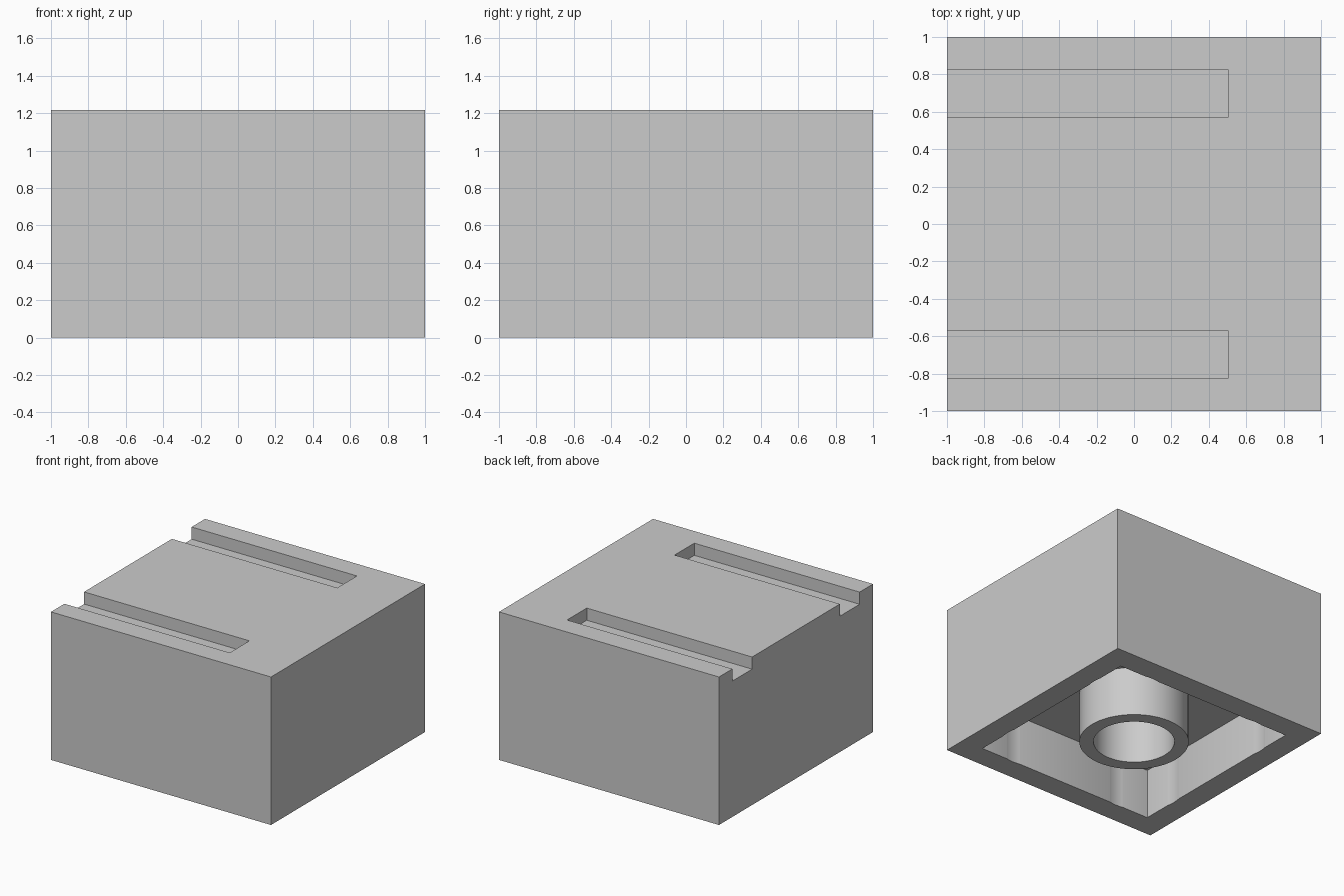
import bpy, bmesh, math
from mathutils import Matrix, Vector

default = bpy.data.objects.get("Cube")
if default:
    bpy.data.objects.remove(default, do_unlink=True)

HEIGHT, CEILING, INNER = 1.216, 0.41, 0.81   # block height, cavity depth, cavity half width
STUD = 0.506                                 # spacing of the clearance grooves

grey = bpy.data.materials.new("plain_grey")
grey.use_nodes = True
grey.diffuse_color = (0.6, 0.6, 0.6, 1)
grey.node_tree.nodes["Principled BSDF"].inputs["Base Color"].default_value = (0.6, 0.6, 0.6, 1)


def add_object(name, bm):
    bmesh.ops.recalc_face_normals(bm, faces=bm.faces)
    mesh = bpy.data.meshes.new(name)
    bm.to_mesh(mesh)
    bm.free()
    mesh.materials.append(grey)
    obj = bpy.data.objects.new(name, mesh)
    bpy.context.collection.objects.link(obj)
    return obj


def box(name, low, high):
    low, high = Vector(low), Vector(high)
    bm = bmesh.new()
    matrix = Matrix.Translation((low + high) / 2) @ Matrix.Diagonal((*(high - low), 1))
    bmesh.ops.create_cube(bm, size=1, matrix=matrix)
    return add_object(name, bm)


def cylinder(name, x, y, radius, low, high):
    bm = bmesh.new()
    bmesh.ops.create_cone(bm, cap_ends=True, segments=64, radius1=radius, radius2=radius,
                          depth=high - low, matrix=Matrix.Translation((x, y, (low + high) / 2)))
    return add_object(name, bm)


def smooth(obj):
    bpy.ops.object.select_all(action="DESELECT")
    obj.select_set(True)
    bpy.context.view_layer.objects.active = obj
    bpy.ops.object.shade_smooth_by_angle(angle=math.radians(30))


# Solid block
block = box("block_body", (-1, -1, 0), (1, 1, HEIGHT))

# Cutters: underside cavity, shallow wall grooves, two top slots open on one end
cutters = [box("cavity_cutter", (-INNER, -INNER, -0.1), (INNER, INNER, CEILING))]
for side in (-1, 1):
    for end in (-1, 1):
        cutters.append(cylinder("groove_cutter", side * STUD, end * STUD, 0.311, -0.1, CEILING))
    near, far = sorted((side * 0.57, side * 0.826))
    cutters.append(box("slot_cutter", (-1.1, near, HEIGHT - 0.1), (0.503, far, HEIGHT + 0.1)))

for cutter in cutters:
    cutter.hide_render = True
    cut = block.modifiers.new(cutter.name, "BOOLEAN")
    cut.operation = "DIFFERENCE"
    cut.solver = "EXACT"
    cut.object = cutter

# Bake the cuts and drop the cutters
graph = bpy.context.evaluated_depsgraph_get()
block_mesh = bpy.data.meshes.new_from_object(block.evaluated_get(graph))
block.modifiers.clear()
block.data = block_mesh
for cutter in cutters:
    bpy.data.objects.remove(cutter, do_unlink=True)
smooth(block)

# Hollow tube in the middle of the cavity, spun from its wall section
bm = bmesh.new()
corners = [(0.305, 0), (0.412, 0), (0.412, CEILING + 0.01), (0.305, CEILING + 0.01)]
ring = [bm.verts.new((r, 0, z)) for r, z in corners]
edges = [bm.edges.new((ring[i], ring[i - 1])) for i in range(4)]
bmesh.ops.spin(bm, geom=ring + edges, axis=(0, 0, 1), cent=(0, 0, 0),
               angle=math.tau, steps=64, use_merge=True)
bmesh.ops.remove_doubles(bm, verts=bm.verts, dist=0.0001)
smooth(add_object("underside_tube", bm))
